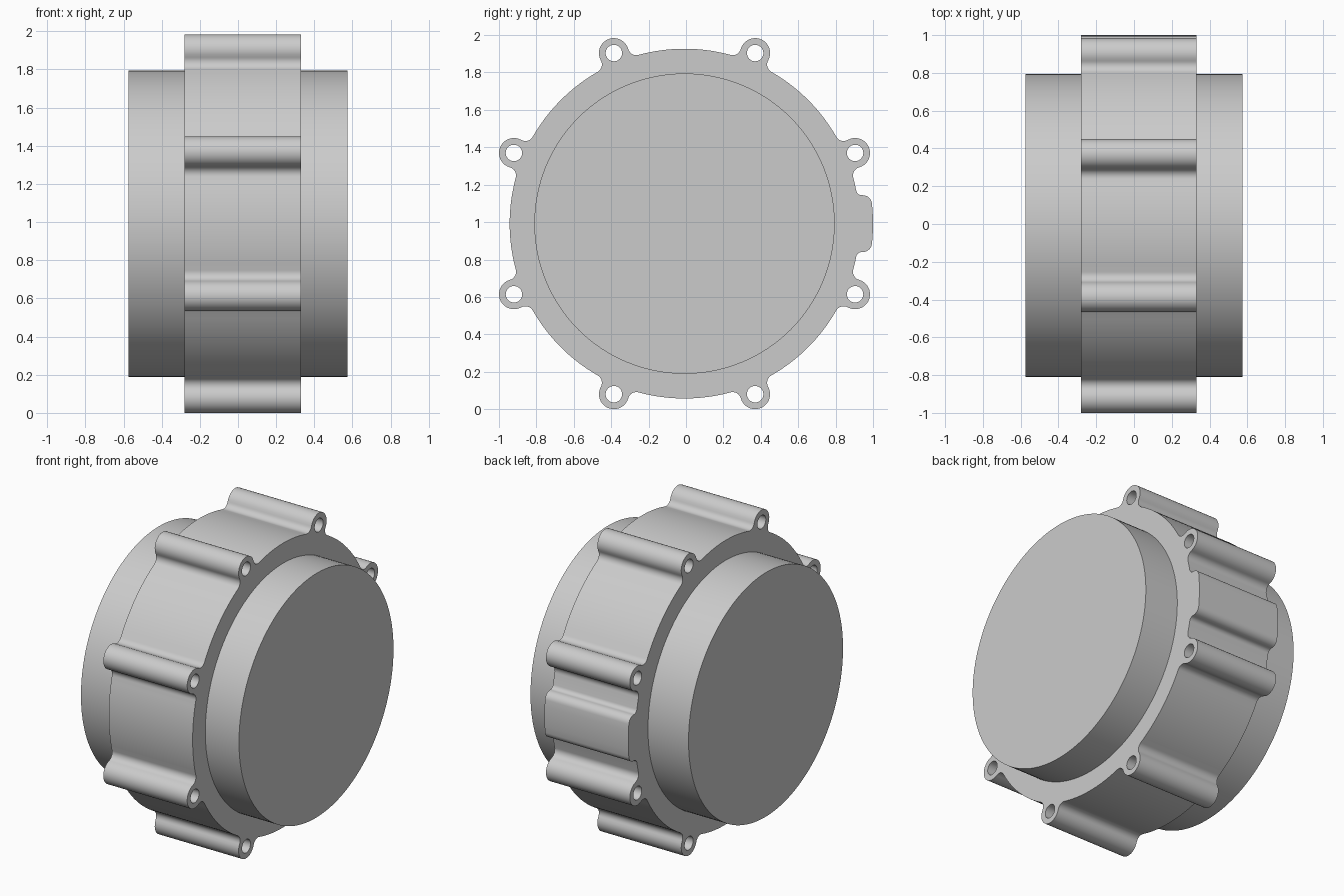
import bpy, bmesh
from math import sin, cos, acos, asin, atan2, pi, tau, sqrt, radians, hypot, ceil

if "Cube" in bpy.data.objects:
    bpy.data.objects.remove(bpy.data.objects["Cube"])

CY, CZ = -0.008, 0.992            # axis position
R, DRUM = 0.935, 0.803            # body and drum radii
LUG_D, LUG_R, HOLE_R, FIL = 0.987, 0.08, 0.044, 0.045
X0, X1, END = -0.28, 0.33, 0.575  # body faces, drum ends


def polar(r, a):
    return (r * cos(a), r * sin(a))


def direction(p, q):
    return atan2(q[1] - p[1], q[0] - p[0])


def arc(c, r, a0, a1, ccw=True, step=radians(12)):
    sweep = (a1 - a0) % tau if ccw else -((a0 - a1) % tau)
    n = max(2, ceil(abs(sweep) / step))
    return [(c[0] + r * cos(a0 + sweep * i / n), c[1] + r * sin(a0 + sweep * i / n))
            for i in range(n + 1)]


def circle(c, r, n):
    return [(c[0] + r * cos(tau * i / n), c[1] + r * sin(tau * i / n)) for i in range(n)]


O = (0.0, 0.0)


def lug(a):
    """Round screw lug blended into the body by two concave fillets."""
    phi = acos((LUG_D**2 + (R + FIL)**2 - (LUG_R + FIL)**2) / (2 * LUG_D * (R + FIL)))
    c, f0, f1 = polar(LUG_D, a), polar(R + FIL, a - phi), polar(R + FIL, a + phi)
    return (arc(f0, FIL, direction(f0, O), direction(f0, c), False)
            + arc(c, LUG_R, direction(c, f0), direction(c, f1))
            + arc(f1, FIL, direction(f1, c), direction(f1, O), False))


def pad():
    """Raised side pad with rounded corners, on the +y side."""
    h, top, c, f = 0.152, 1.008, 0.05, 0.03
    fc = (sqrt((R + f)**2 - (h + f)**2), -h - f)
    cc = (sqrt((top - c)**2 - (h - c)**2), -h + c)
    half = (arc(fc, f, direction(fc, O), pi / 2, False)
            + arc(cc, c, -pi / 2, direction(O, cc)))
    a = -direction(O, cc)
    crown = arc(O, top, -a, a, step=radians(2.5))[1:-1]
    return half + crown + [(u, -v) for u, v in reversed(half)]


# Body outline: pad, then lugs, joined by arcs of the body circle
lug_angles = [radians(22.5 + 45 * i) for i in range(8)]
features = [pad()] + [lug(a) for a in lug_angles]
outline = []
for i, pts in enumerate(features):
    nxt = features[(i + 1) % len(features)]
    outline += pts
    outline += arc(O, R, direction(O, pts[-1]), direction(O, nxt[0]), step=radians(2.5))[1:-1]
clean = []
for p in outline:
    if not clean or hypot(p[0] - clean[-1][0], p[1] - clean[-1][1]) > 1e-4:
        clean.append(p)

holes = [circle(polar(LUG_D, a), HOLE_R, 32) for a in lug_angles]
drum = circle(O, DRUM, 128)

bm = bmesh.new()


def ring(pts, x):
    return [bm.verts.new((x, u + CY, v + CZ)) for u, v in pts]


def ring_edges(vs):
    return [bm.edges.new((vs[i - 1], vs[i])) for i in range(len(vs))]


def wall(a, b):
    for i in range(len(a)):
        bm.faces.new((a[i - 1], a[i], b[i], b[i - 1]))


# Flat body faces, each with a drum stub and end cap
sides = []
for x, end in ((X0, -END), (X1, END)):
    loops = [ring(p, x) for p in [clean] + holes]
    base = ring(drum, x)
    edges = [e for l in loops + [base] for e in ring_edges(l)]
    bmesh.ops.triangle_fill(bm, use_beauty=True, edges=edges, normal=(1, 0, 0))
    tip = ring(drum, end)
    wall(base, tip)
    bm.faces.new(tip)
    sides.append(loops)

# Outer wall and through-hole walls
for a, b in zip(*sides):
    wall(a, b)
bmesh.ops.recalc_face_normals(bm, faces=bm.faces[:])

mesh = bpy.data.meshes.new("round_housing")
bm.to_mesh(mesh)
bm.free()
housing = bpy.data.objects.new("round_housing", mesh)
bpy.context.collection.objects.link(housing)
bpy.context.view_layer.objects.active = housing
housing.select_set(True)
bpy.ops.object.shade_smooth_by_angle(angle=radians(35))
